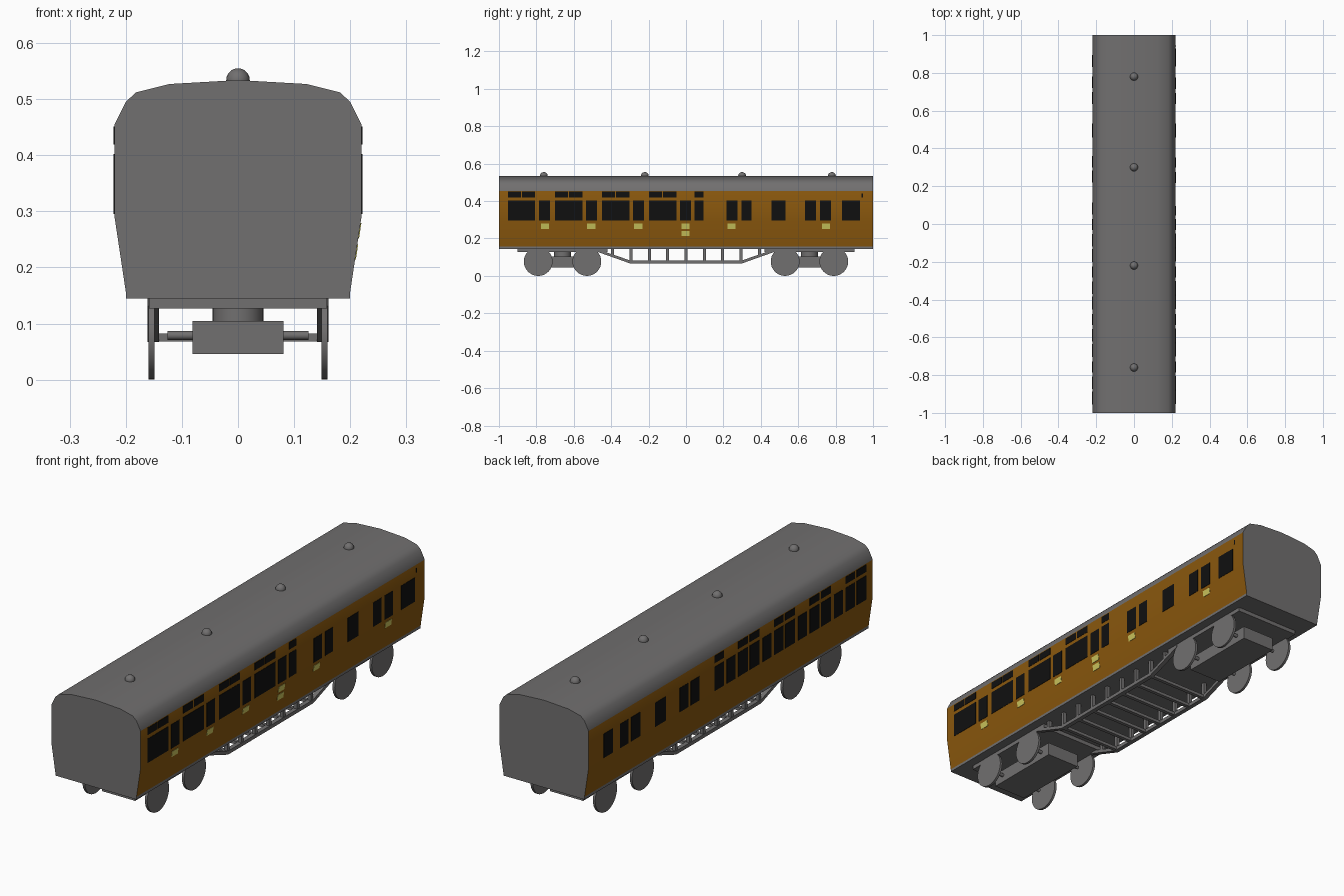
import bpy, bmesh, math
from mathutils import Matrix, Vector

if "Cube" in bpy.data.objects:
    bpy.data.objects.remove(bpy.data.objects["Cube"])


def material(name, rgb):
    m = bpy.data.materials.new(name)
    m.diffuse_color = (*rgb, 1)
    m.use_nodes = True
    m.node_tree.nodes["Principled BSDF"].inputs["Base Color"].default_value = m.diffuse_color
    return m


GREY = material("grey", (0.165, 0.16, 0.16))
BROWN = material("brown", (0.25, 0.095, 0.004))
BLACK = material("window black", (0.005, 0.005, 0.005))
YELLOW = material("pale yellow", (0.60, 0.56, 0.11))


def finish(name, bm, mats, smooth=None):
    bmesh.ops.recalc_face_normals(bm, faces=bm.faces)
    me = bpy.data.meshes.new(name)
    bm.to_mesh(me)
    bm.free()
    for m in mats:
        me.materials.append(m)
    ob = bpy.data.objects.new(name, me)
    bpy.context.collection.objects.link(ob)
    if smooth:
        bpy.ops.object.select_all(action='DESELECT')
        ob.select_set(True)
        bpy.context.view_layer.objects.active = ob
        bpy.ops.object.shade_smooth_by_angle(angle=math.radians(smooth))
    return ob


def add_box(bm, x0, x1, y0, y1, z0, z1):
    mat = Matrix.Translation(((x0 + x1) / 2, (y0 + y1) / 2, (z0 + z1) / 2)) \
        @ Matrix.Diagonal((x1 - x0, y1 - y0, z1 - z0, 1))
    bmesh.ops.create_cube(bm, size=1, matrix=mat)


def add_cyl(bm, centre, radius, depth, axis='Z', segs=32):
    mat = Matrix.Translation(centre)
    if axis == 'X':
        mat = mat @ Matrix.Rotation(math.pi / 2, 4, 'Y')
    bmesh.ops.create_cone(bm, cap_ends=True, segments=segs, radius1=radius,
                          radius2=radius, depth=depth, matrix=mat)


def extrude(bm, pts, vec):
    face = bm.faces.new([bm.verts.new(p) for p in pts])
    geo = bmesh.ops.extrude_face_region(bm, geom=[face])['geom']
    bmesh.ops.translate(bm, vec=vec, verts=[v for v in geo if isinstance(v, bmesh.types.BMVert)])
    return face


# Carriage body: cross-section run along the length, brown on the sides
half = [(0.20, 0.157), (0.22, 0.29), (0.22, 0.455), (0.20, 0.495), (0.182, 0.512), (0.122, 0.527)]
section = half + [(0, 0.534)] + [(-x, z) for x, z in reversed(half)]
bm = bmesh.new()
start = [(x, -1, z) for x, z in section]
near = bm.faces.new([bm.verts.new(p) for p in start])
far = bm.faces.new([bm.verts.new((x, 1, z)) for x, z in section])
bmesh.ops.bridge_loops(bm, edges=list(near.edges) + list(far.edges))
bm.normal_update()
for f in bm.faces:
    c = f.calc_center_median()
    f.material_index = int(abs(f.normal.x) > 0.9 and c.z < 0.455)
finish("carriage_body", bm, [GREY, BROWN], 35)

# Floor sill
bm = bmesh.new()
add_box(bm, -0.20, 0.20, -1, 1, 0.145, 0.158)
finish("floor_sill", bm, [GREY])


def side_x(z):
    return 0.20 + 0.02 * min(1, (z - 0.157) / 0.133)


def add_plate(bm, side, y0, y1, z0, z1):
    """Thin plate that follows the slope of the carriage side."""
    pts = [(side * (side_x(z) - 0.002), y, z) for y, z in
           ((y0, z0), (y1, z0), (y1, z1), (y0, z1))]
    extrude(bm, pts, Vector((side * 0.0035, 0, 0)))


PERIOD = 0.2515
WIN, LIGHT = (0.295, 0.402), (0.419, 0.451)

# Right side windows: wide saloon windows with paired top lights, narrow doors
bm = bmesh.new()
for i in range(4):
    y = -0.952 + i * PERIOD
    add_plate(bm, 1, y, y + 0.146, *WIN)
    add_plate(bm, 1, y + 0.166, y + 0.224, *WIN)
    add_plate(bm, 1, y, y + 0.069, *LIGHT)
    add_plate(bm, 1, y + 0.075, y + 0.146, *LIGHT)
for y0, y1 in ((0.045, 0.094), (0.217, 0.276), (0.298, 0.351), (0.458, 0.533),
               (0.635, 0.694), (0.716, 0.775), (0.834, 0.93)):
    add_plate(bm, 1, y0, y1, *WIN)
add_plate(bm, 1, 0.045, 0.094, *LIGHT)
add_plate(bm, 1, 0.939, 0.945, 0.42, 0.44)
finish("right_windows", bm, [BLACK])

# Left side windows: pairs with top lights, separated by doors
bm = bmesh.new()
for i in range(4):
    y = -0.955 + i * PERIOD
    for a, b in ((0, 0.068), (0.082, 0.148)):
        add_plate(bm, -1, y + a, y + b, *WIN)
        add_plate(bm, -1, y + a, y + b, *LIGHT)
    add_plate(bm, -1, y + 0.168, y + 0.228, *WIN)
for y0, y1 in ((0.05, 0.115), (0.22, 0.282), (0.298, 0.36), (0.458, 0.533),
               (0.635, 0.70), (0.72, 0.78), (0.83, 0.894)):
    add_plate(bm, -1, y0, y1, *WIN)
add_plate(bm, -1, 0.05, 0.115, *LIGHT)
finish("left_windows", bm, [BLACK])

# Pale door panels on the right side
bm = bmesh.new()
for y in (-0.754, -0.507, -0.255, -0.003, 0.243, 0.748):
    add_plate(bm, 1, y - 0.022, y + 0.022, 0.252, 0.279)
add_plate(bm, 1, -0.025, 0.019, 0.214, 0.241)
finish("door_panels", bm, [YELLOW])

# Domed roof vents
bm = bmesh.new()
for y in (-0.76, -0.22, 0.30, 0.78):
    bmesh.ops.create_uvsphere(bm, u_segments=16, v_segments=10, radius=0.021,
                              matrix=Matrix.Translation((0, y, 0.534)))
finish("roof_vents", bm, [GREY], 35)

# Bogies: mounting plate, pivot, block, axles and disc wheels
for label, yc in (("front", -0.66), ("rear", 0.66)):
    bm = bmesh.new()
    add_box(bm, -0.159, 0.159, yc - 0.24, yc + 0.24, 0.127, 0.1455)
    finish(label + "_mounting_plate", bm, [GREY])
    bm = bmesh.new()
    add_cyl(bm, (0, yc, 0.115), 0.045, 0.028)
    finish(label + "_bogie_pivot", bm, [GREY], 35)
    bm = bmesh.new()
    add_box(bm, -0.081, 0.081, yc - 0.18, yc + 0.18, 0.046, 0.105)
    finish(label + "_bogie_block", bm, [GREY])
    axles, wheels = bmesh.new(), bmesh.new()
    for y in (yc - 0.13, yc + 0.13):
        add_cyl(axles, (0, y, 0.079), 0.008, 0.252, 'X', 12)
        for s in (-1, 1):
            add_cyl(wheels, (s * 0.154, y, 0.077), 0.077, 0.011, 'X')
    finish(label + "_axles", axles, [GREY], 35)
    finish(label + "_wheels", wheels, [GREY], 35)

# Underframe truss: bent bottom rails, posts and cross rungs
bm = bmesh.new()
rail = [(-0.48, 0.145), (-0.30, 0.083), (0.30, 0.083), (0.48, 0.145),
        (0.48, 0.131), (0.30, 0.067), (-0.30, 0.067), (-0.48, 0.131)]
for s in (-1, 1):
    extrude(bm, [(s * 0.141, y, z) for y, z in rail], Vector((s * 0.02, 0, 0)))
    for i in range(-4, 5):
        y = i * 0.098
        add_box(bm, s * 0.151 - 0.008, s * 0.151 + 0.008, y - 0.008, y + 0.008,
                0.075 if abs(i) < 4 else 0.105, 0.146)
for i in range(-3, 4):
    add_box(bm, -0.145, 0.145, i * 0.098 - 0.008, i * 0.098 + 0.008, 0.068, 0.082)
finish("underframe_truss", bm, [GREY])
